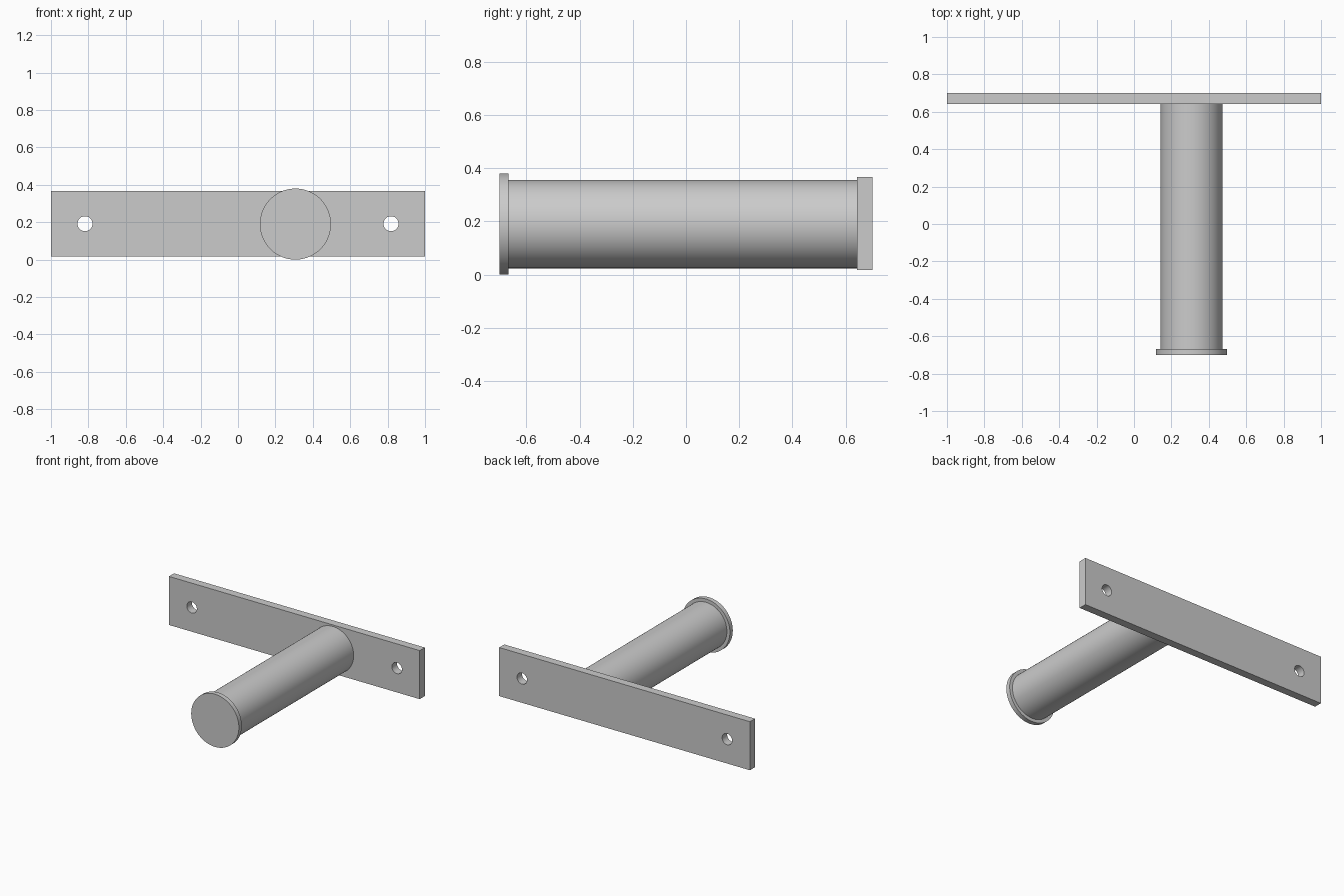
import bpy, bmesh, math

if "Cube" in bpy.data.objects:
    bpy.data.objects.remove(bpy.data.objects["Cube"])

CX, CZ = 0.307, 0.19          # peg axis
FRONT, BACK, PLATE_Y = -0.70, 0.70, 0.642


def rod(name, x, z, y0, y1, r, sides):
    bpy.ops.mesh.primitive_cylinder_add(
        vertices=sides, radius=r, depth=y1 - y0,
        location=(x, (y0 + y1) / 2, z), rotation=(math.pi / 2, 0, 0))
    ob = bpy.context.object
    ob.name = name
    return ob


# Mounting plate
bpy.ops.mesh.primitive_cube_add(size=1, location=(0, (PLATE_Y + BACK) / 2, 0.192))
plate = bpy.context.object
plate.name = "mounting_plate"
plate.scale = (2, BACK - PLATE_Y, 0.35)
bpy.ops.object.transform_apply(location=False, rotation=False, scale=True)

# Screw holes through the plate
for i, x in enumerate((-0.818, 0.818)):
    cutter = rod(f"hole_cutter_{i}", x, 0.192, 0.55, 0.80, 0.04, 48)
    cutter.hide_render = True
    mod = plate.modifiers.new("screw_hole", 'BOOLEAN')
    mod.object = cutter
    mod.operation = 'DIFFERENCE'
    mod.solver = 'EXACT'
    bpy.context.view_layer.objects.active = plate
    bpy.ops.object.modifier_apply(modifier=mod.name)
    bpy.data.objects.remove(cutter, do_unlink=True)

# Peg: shaft and end disc turned as one profile (radius, y)
profile = [(0, FRONT), (0.19, FRONT), (0.19, -0.667), (0.166, -0.667), (0.166, PLATE_Y)]
bm = bmesh.new()
pts = [bm.verts.new((r, y, 0)) for r, y in profile]
edges = [bm.edges.new(p) for p in zip(pts, pts[1:])]
bmesh.ops.spin(bm, geom=pts + edges, cent=(0, 0, 0), axis=(0, 1, 0),
               angle=2 * math.pi, steps=96, use_merge=False)
bmesh.ops.remove_doubles(bm, verts=bm.verts, dist=1e-5)
bmesh.ops.recalc_face_normals(bm, faces=bm.faces)
# The open profile is checked against its front face
front = min(bm.faces, key=lambda f: f.calc_center_median().y)
if front.normal.y > 0:
    bmesh.ops.reverse_faces(bm, faces=bm.faces)
mesh = bpy.data.meshes.new("peg")
bm.to_mesh(mesh)
bm.free()
peg = bpy.data.objects.new("peg", mesh)
peg.location = (CX, 0, CZ)
bpy.context.collection.objects.link(peg)

# Smooth curved walls, crisp edges
bpy.ops.object.select_all(action='DESELECT')
for ob in (plate, peg):
    ob.select_set(True)
bpy.context.view_layer.objects.active = peg
bpy.ops.object.shade_smooth_by_angle(angle=math.radians(30))
